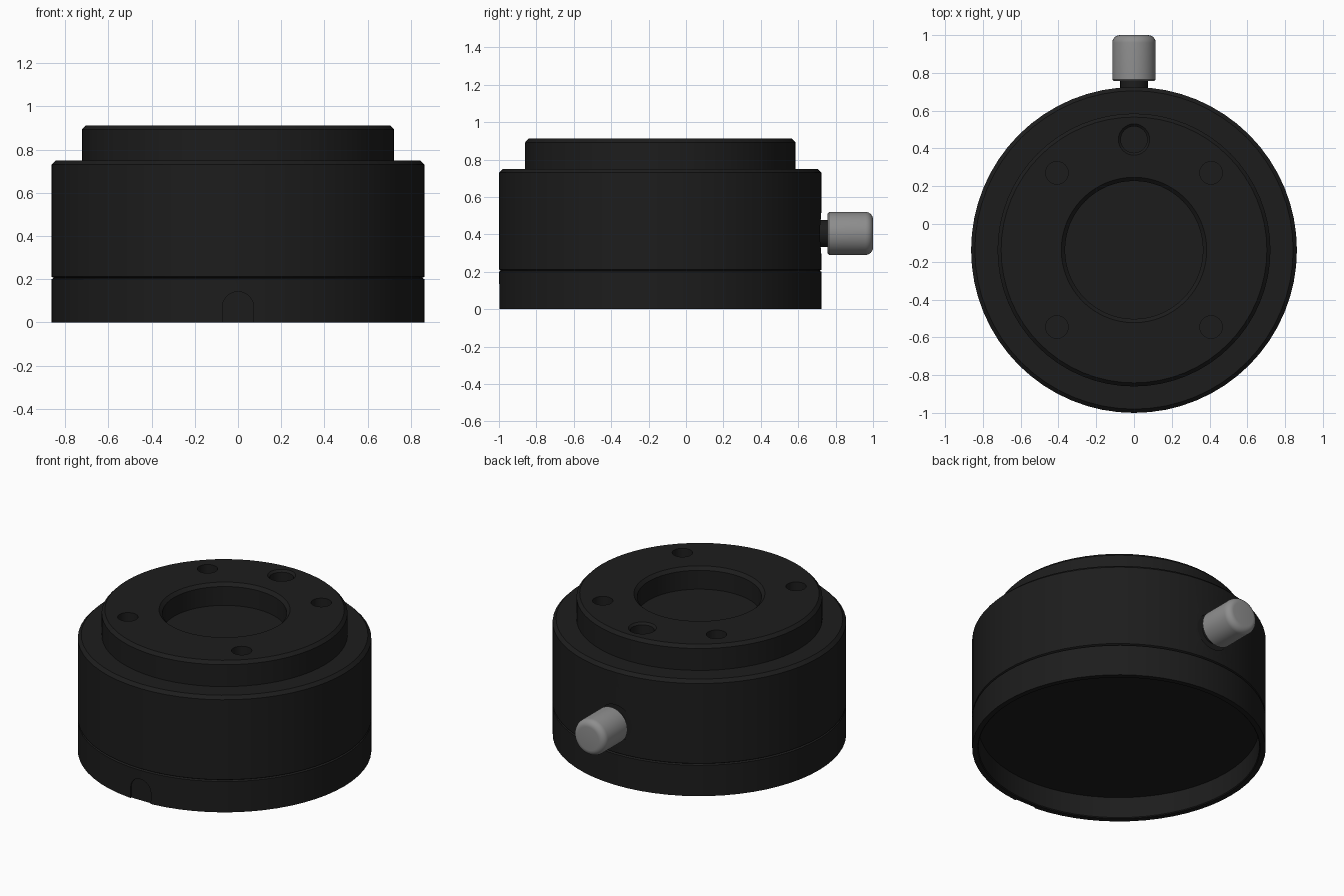
import bpy, bmesh, math
from mathutils import Matrix, Vector

if "Cube" in bpy.data.objects:
    bpy.data.objects.remove(bpy.data.objects["Cube"])

CY = -0.1375      # axis of the round body
R = 0.8625        # body radius


def material(name, v):
    m = bpy.data.materials.new(name)
    m.diffuse_color = (v, v, v, 1)
    m.use_nodes = True
    m.node_tree.nodes["Principled BSDF"].inputs["Base Color"].default_value = m.diffuse_color
    return m


black = material("black_anodised", 0.012)
metal = material("brushed_metal", 0.27)


def lathe(name, profile, matrix, mat=None, segs=64):
    """Spin a closed (radius, height) profile that starts and ends on the axis."""
    bm = bmesh.new()
    rings = []
    for r, z in profile:
        if r == 0:
            rings.append([bm.verts.new((0, 0, z))])
        else:
            rings.append([bm.verts.new((r * math.cos(2 * math.pi * i / segs),
                                        r * math.sin(2 * math.pi * i / segs), z))
                          for i in range(segs)])
    for a, b in zip(rings, rings[1:]):
        for i in range(segs):
            j = (i + 1) % segs
            quad = [a[i % len(a)], a[j % len(a)], b[j % len(b)], b[i % len(b)]]
            bm.faces.new(list(dict.fromkeys(quad)))
    bmesh.ops.recalc_face_normals(bm, faces=bm.faces)
    bm.transform(matrix)
    me = bpy.data.meshes.new(name)
    bm.to_mesh(me)
    bm.free()
    ob = bpy.data.objects.new(name, me)
    bpy.context.collection.objects.link(ob)
    if mat:
        me.materials.append(mat)
    return ob


def cut(target, cutter):
    mod = target.modifiers.new("cut", 'BOOLEAN')
    mod.operation, mod.solver, mod.object = 'DIFFERENCE', 'EXACT', cutter
    bpy.context.view_layer.objects.active = target
    bpy.ops.object.modifier_apply(modifier=mod.name)
    bpy.data.objects.remove(cutter)


def smooth(ob):
    bpy.ops.object.select_all(action='DESELECT')
    ob.select_set(True)
    bpy.context.view_layer.objects.active = ob
    bpy.ops.object.shade_smooth_by_angle(angle=math.radians(25))


axis = Matrix.Translation((0, CY, 0))
side = Matrix.Rotation(-math.pi / 2, 4, 'X')     # local z -> +y
knob_axis = Matrix.Translation((0, 0, 0.405)) @ side

# Base ring with a shallow recess underneath
base = lathe("base_ring", [(0, .14), (.825, .14), (.825, .005), (.83, 0), (R, 0), (R, .2),
                           (R - .01, .206), (0, .206)], axis, black)

# Stepped housing with chamfered edges and a blind central bore
housing = lathe("housing", [(0, .206), (R - .01, .206), (R, .212), (R, .73), (R - .02, .75),
                            (.7225, .75), (.7225, .892), (.7035, .912), (.385, .912),
                            (.365, .892), (.365, .77), (0, .77)], axis, black)

# Rounded-top notch in the front of the base
notch_axis = Matrix.Translation((0, -1.1, 0.07)) @ side
depth = 0.1 + 0.012
notch = lathe("notch_cutter", [(0, 0), (.0725, 0), (.0725, depth), (0, depth)], notch_axis, segs=32)
bm = bmesh.new()
bm.from_mesh(notch.data)
for v in bm.verts:                      # stretch the lower half down past the floor
    if v.co.z < 0.0699:
        v.co.z -= 0.1
bm.to_mesh(notch.data)
bm.free()
cut(base, notch)

# Four screw holes and one larger chamfered hole in the top
for sx in (-1, 1):
    for sy in (-1, 1):
        m = Matrix.Translation((sx * .408, CY + sy * .408, 0))
        cut(housing, lathe("hole_cutter", [(0, .83), (.06, .83), (.06, 1), (0, 1)], m, segs=32))
cut(housing, lathe("pin_hole_cutter", [(0, .8), (.07, .8), (.07, .899), (.083, .912), (.083, 1), (0, 1)],
                   Matrix.Translation((0, .447, 0)), segs=32))

# Flat seat for the thumb screw
cut(housing, lathe("seat_cutter", [(0, .715), (.115, .715), (.115, .8), (0, .8)], knob_axis, segs=48))

# Thumb screw: dark shank and metal knob with a rounded end
shank = lathe("thumb_screw_shank", [(0, .70), (.073, .70), (.073, .765), (0, .765)],
              knob_axis, black, 32)
rim = [(.075 + .04 * math.cos(a), .96 + .04 * math.sin(a))
       for a in (i * math.pi / 12 for i in range(7))]
knob = lathe("thumb_screw_knob", [(0, .757), (.107, .757), (.115, .765)] + rim + [(0, 1.0)],
             knob_axis, metal, 48)

for ob in (base, housing, shank, knob):
    smooth(ob)
